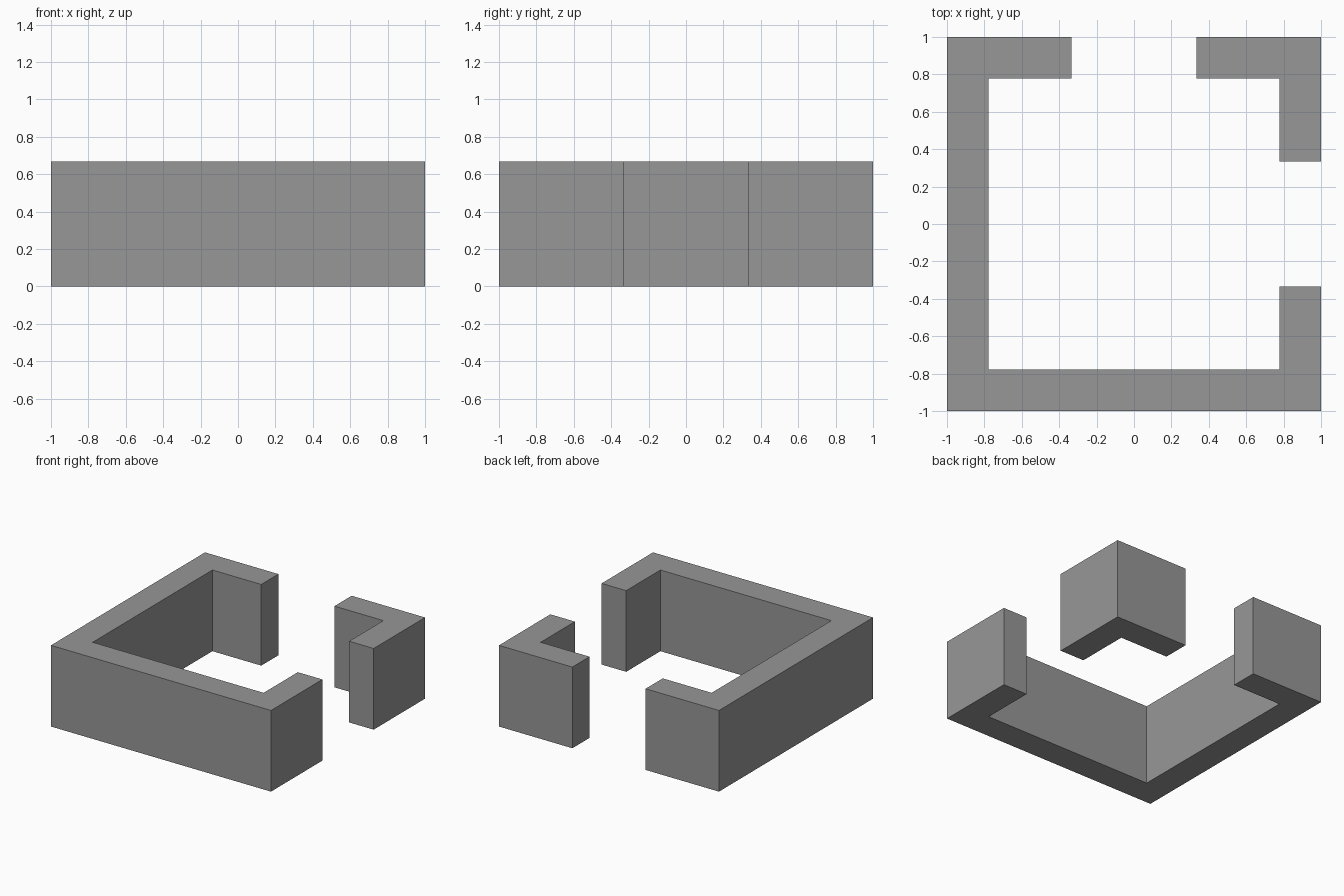
import bpy
import bmesh

if "Cube" in bpy.data.objects:
    bpy.data.objects.remove(bpy.data.objects["Cube"])

OUT, INN, GAP, HEIGHT = 1.0, 0.777, 0.333, 0.667

grey = bpy.data.materials.new("mid grey")
grey.diffuse_color = (0.31, 0.31, 0.31, 1)
grey.use_nodes = True
grey.node_tree.nodes["Principled BSDF"].inputs["Base Color"].default_value = grey.diffuse_color


def wall(name, outline):
    """Extrude a flat outline up to the wall height."""
    bm = bmesh.new()
    base = bm.faces.new([bm.verts.new((x, y, 0)) for x, y in outline])
    top = bmesh.ops.extrude_face_region(bm, geom=[base], use_keep_orig=True)
    verts = [v for v in top["geom"] if isinstance(v, bmesh.types.BMVert)]
    bmesh.ops.translate(bm, verts=verts, vec=(0, 0, HEIGHT))
    bmesh.ops.recalc_face_normals(bm, faces=bm.faces)
    mesh = bpy.data.meshes.new(name)
    bm.to_mesh(mesh)
    bm.free()
    mesh.materials.append(grey)
    obj = bpy.data.objects.new(name, mesh)
    bpy.context.collection.objects.link(obj)


# Long wall: back left stub, left side, front side, right front stub
wall("main_wall", [(-GAP, OUT), (-OUT, OUT), (-OUT, -OUT), (OUT, -OUT),
                   (OUT, -GAP), (INN, -GAP), (INN, -INN), (-INN, -INN),
                   (-INN, INN), (-GAP, INN)])

# Separate corner between the back and right openings
wall("corner_wall", [(GAP, OUT), (GAP, INN), (INN, INN), (INN, GAP),
                     (OUT, GAP), (OUT, OUT)])
